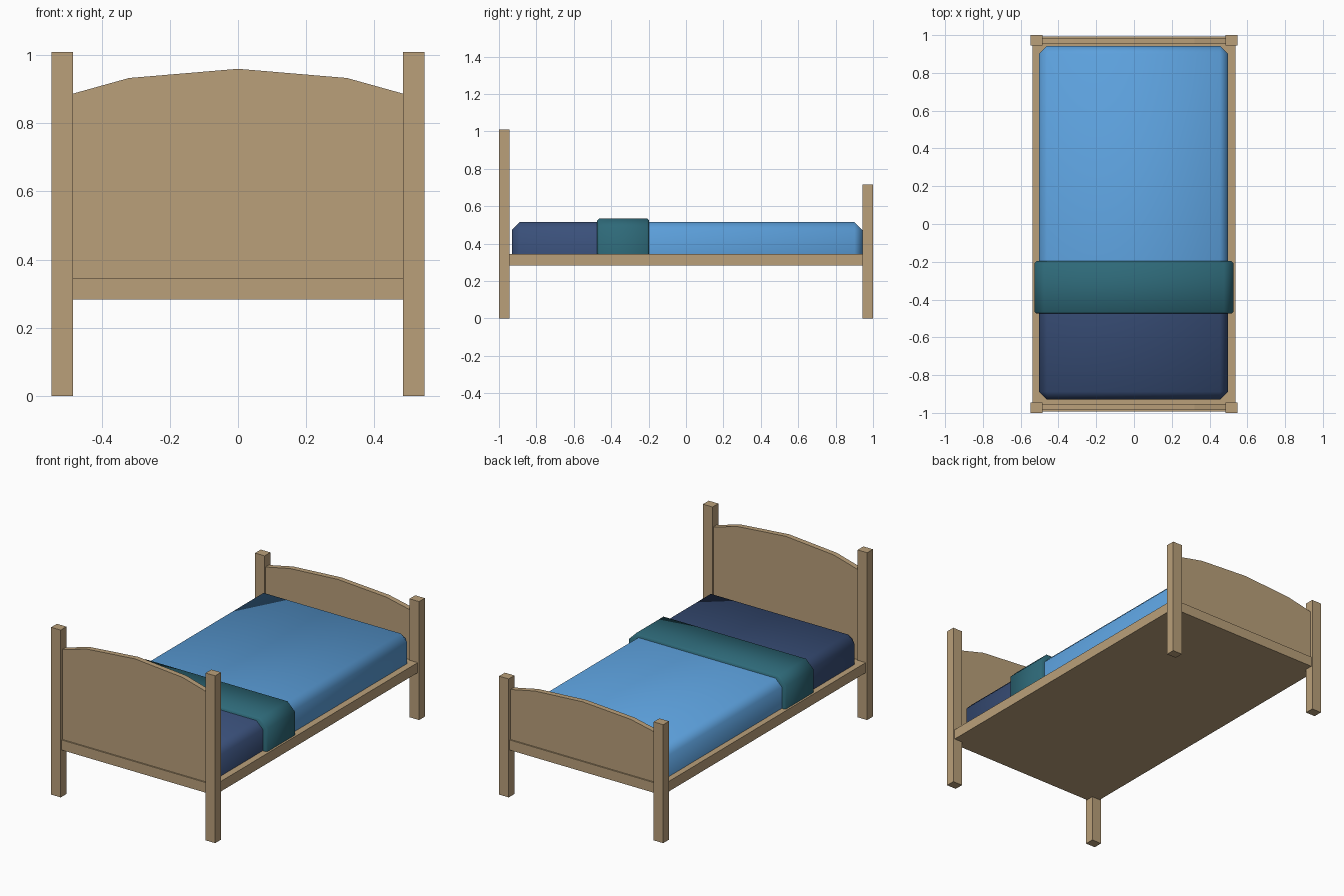
import bpy
import bmesh
import math

cube = bpy.data.objects.get("Cube")
if cube:
    bpy.data.objects.remove(cube, do_unlink=True)


def material(name, rgb):
    mat = bpy.data.materials.new(name)
    mat.use_nodes = True
    mat.diffuse_color = (*rgb, 1)
    mat.node_tree.nodes["Principled BSDF"].inputs["Base Color"].default_value = (*rgb, 1)
    return mat


wood = material("light wood", (0.49, 0.35, 0.195))
sky = material("sky blue cloth", (0.107, 0.352, 0.716))
teal = material("teal cloth", (0.027, 0.141, 0.188))
navy = material("navy cloth", (0.042, 0.08, 0.195))


def finish(bm, name, *mats):
    bmesh.ops.recalc_face_normals(bm, faces=bm.faces)
    mesh = bpy.data.meshes.new(name)
    bm.to_mesh(mesh)
    bm.free()
    obj = bpy.data.objects.new(name, mesh)
    bpy.context.collection.objects.link(obj)
    for mat in mats:
        mesh.materials.append(mat)
    return obj


def box_mesh(x0, x1, y0, y1, z0, z1):
    bm = bmesh.new()
    bmesh.ops.create_cube(bm, size=1)
    for v in bm.verts:
        v.co = (x1 if v.co.x > 0 else x0,
                y1 if v.co.y > 0 else y0,
                z1 if v.co.z > 0 else z0)
    return bm


def chamfer(bm, width, rule):
    edges = [e for e in bm.edges if rule(e)]
    bmesh.ops.bevel(bm, geom=edges, offset=width, segments=1,
                    affect='EDGES', clamp_overlap=True)


def smooth(obj):
    bpy.ops.object.select_all(action='DESELECT')
    obj.select_set(True)
    bpy.context.view_layer.objects.active = obj
    bpy.ops.object.shade_smooth_by_angle(angle=math.radians(62))


def arched_board(name, y0, y1, z0, end, shoulder, peak):
    outline = [(-0.485, z0), (0.485, z0), (0.485, end), (0.32, shoulder),
               (0, peak), (-0.32, shoulder), (-0.485, end)]
    bm = bmesh.new()
    face = bm.faces.new([bm.verts.new((x, y0, z)) for x, z in outline])
    ext = bmesh.ops.extrude_face_region(bm, geom=[face])
    verts = [v for v in ext["geom"] if isinstance(v, bmesh.types.BMVert)]
    bmesh.ops.translate(bm, verts=verts, vec=(0, y1 - y0, 0))
    return finish(bm, name, wood)


# Corner posts: tall at the head, short at the foot
for end_name, y0, y1, height in (("head", -1, -0.945, 1.01), ("foot", 0.945, 1, 0.715)):
    for side, x0, x1 in (("right", -0.548, -0.484), ("left", 0.484, 0.548)):
        finish(box_mesh(x0, x1, y0, y1, 0, height), f"{end_name}_post_{side}", wood)

# Bed base and arched end boards
finish(box_mesh(-0.538, 0.538, -0.992, 0.992, 0.283, 0.344), "bed_base", wood)
arched_board("headboard", -0.984, -0.952, 0.34, 0.887, 0.933, 0.96)
arched_board("footboard", 0.952, 0.984, 0.34, 0.645, 0.68, 0.70)

# Mattress: chamfered everywhere but the underside, two colours split under the blanket
bm = box_mesh(-0.502, 0.498, -0.93, 0.943, 0.34, 0.515)
chamfer(bm, 0.042, lambda e: max(v.co.z for v in e.verts) > 0.4)
bmesh.ops.bisect_plane(bm, geom=bm.verts[:] + bm.edges[:] + bm.faces[:],
                       plane_co=(0, -0.335, 0), plane_no=(0, 1, 0))
for f in bm.faces:
    f.material_index = 1 if f.calc_center_median().y < -0.335 else 0
smooth(finish(bm, "mattress", sky, navy))

# Folded blanket across the mattress: wide chamfer along the sides, thin one on its rims
bm = box_mesh(-0.526, 0.526, -0.475, -0.197, 0.34, 0.534)
chamfer(bm, 0.05, lambda e: all(v.co.z > 0.5 for v in e.verts)
        and abs(e.verts[0].co.y - e.verts[1].co.y) > 0.1)
chamfer(bm, 0.01, lambda e: abs(e.verts[0].co.y - e.verts[1].co.y) < 0.01
        and max(v.co.z for v in e.verts) > 0.4)
smooth(finish(bm, "blanket", teal))
